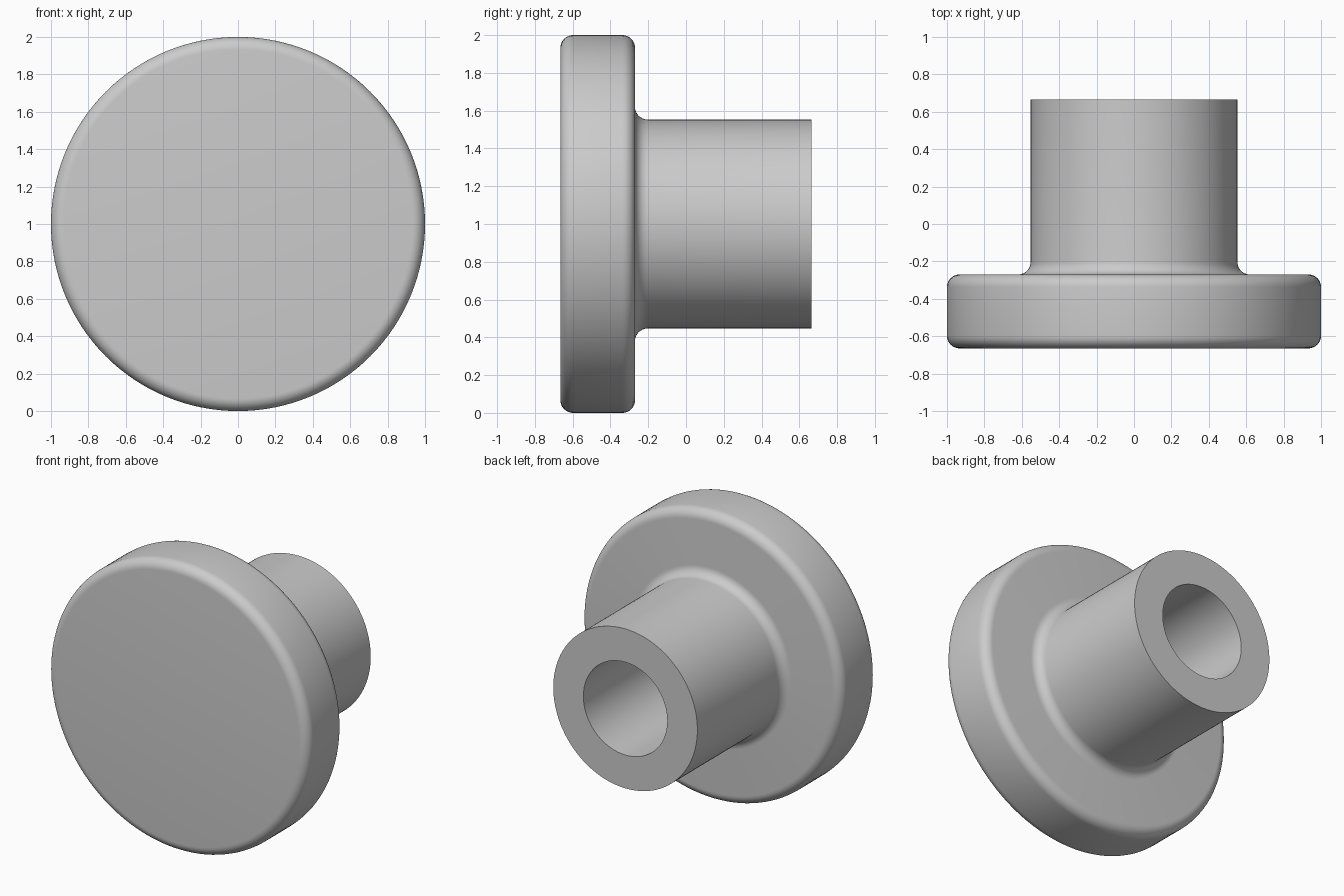
import bpy, bmesh
from math import radians, sin, cos, pi
from mathutils import Vector

cube = bpy.data.objects.get("Cube")
if cube:
    bpy.data.objects.remove(cube, do_unlink=True)

FRONT, FLANGE_BACK, BACK = -0.665, -0.27, 0.665
RIM, STEM, BORE, BORE_END = 1.0, 0.553, 0.322, -0.27
ROUND = 0.067
SEGMENTS = 128


def arc(radius, y, start, end, steps=8):
    """Quarter round as (radius, y) points around a centre."""
    angles = [radians(start + (end - start) * i / steps) for i in range(steps + 1)]
    return [(radius + ROUND * cos(a), y + ROUND * sin(a)) for a in angles]


# Half section: front face, rounded rim, fillet, stem, blind bore
profile = [(0, FRONT)]
profile += arc(RIM - ROUND, FRONT + ROUND, -90, 0)
profile += arc(RIM - ROUND, FLANGE_BACK - ROUND, 0, 90)
profile += arc(STEM + ROUND, FLANGE_BACK + ROUND, 270, 180)
profile += [(STEM, BACK), (BORE, BACK), (BORE, BORE_END), (0, BORE_END)]

# Turn the section about the front-to-back axis
bm = bmesh.new()
verts = [bm.verts.new((r, y, 1)) for r, y in profile]
edges = [bm.edges.new(pair) for pair in zip(verts, verts[1:])]
bmesh.ops.spin(bm, geom=verts + edges, cent=Vector((0, 0, 1)), axis=Vector((0, 1, 0)),
               angle=2 * pi, steps=SEGMENTS, use_merge=True)
bmesh.ops.remove_doubles(bm, verts=bm.verts, dist=0.0001)
bmesh.ops.recalc_face_normals(bm, faces=bm.faces)
mesh = bpy.data.meshes.new("knob")
bm.to_mesh(mesh)
bm.free()
knob = bpy.data.objects.new("knob", mesh)
bpy.context.collection.objects.link(knob)

# Plain grey finish
grey = bpy.data.materials.new("plain grey")
grey.use_nodes = True
colour = (0.6, 0.6, 0.6, 1)
grey.diffuse_color = colour
grey.node_tree.nodes["Principled BSDF"].inputs["Base Color"].default_value = colour
mesh.materials.append(grey)

bpy.context.view_layer.objects.active = knob
knob.select_set(True)
bpy.ops.object.shade_smooth_by_angle(angle=radians(30))
